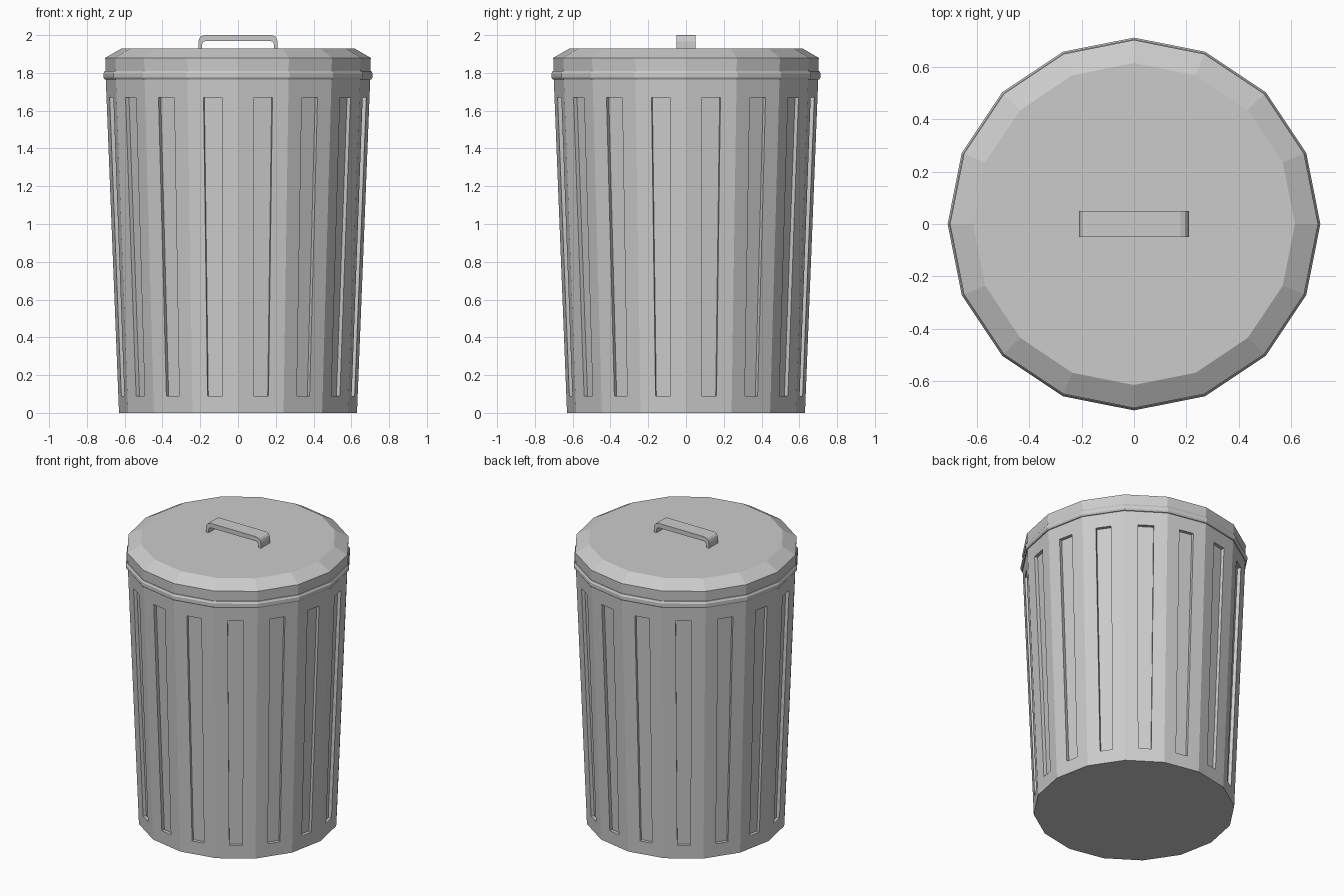
import bpy, bmesh
from math import sin, cos, pi

if "Cube" in bpy.data.objects:
    bpy.data.objects.remove(bpy.data.objects["Cube"])

SIDES = 16
BODY_TOP = 1.80


def finish(bm, name):
    mesh = bpy.data.meshes.new(name)
    bm.to_mesh(mesh)
    bm.free()
    obj = bpy.data.objects.new(name, mesh)
    bpy.context.collection.objects.link(obj)
    return obj


def ring(bm, r, z):
    return [bm.verts.new((r * cos(2 * pi * i / SIDES), r * sin(2 * pi * i / SIDES), z))
            for i in range(SIDES)]


def bridge(bm, a, b):
    n = len(a)
    for i in range(n):
        j = (i + 1) % n
        bm.faces.new((a[i], a[j], b[j], b[i]))


def lathe(name, profile, cap_top=False, closed=False):
    bm = bmesh.new()
    rings = [ring(bm, r, z) for r, z in profile]
    for a, b in zip(rings, rings[1:]):
        bridge(bm, a, b)
    if closed:
        bridge(bm, rings[-1], rings[0])
    if cap_top:
        bm.faces.new(rings[-1])
    return finish(bm, name)


def body_radius(z):
    return 0.63 + 0.07 * z / 1.765


# Tapered body with a recessed panel on every side
bm = bmesh.new()
low, high = ring(bm, body_radius(0), 0), ring(bm, body_radius(BODY_TOP), BODY_TOP)
bm.faces.new(low[::-1])


def panel_loop(angle, depth):
    loop = []
    for z, half, side in ((0.09, 0.041, -1), (0.09, 0.041, 1),
                          (1.67, 0.05, 1), (1.67, 0.05, -1)):
        d = body_radius(z) * cos(pi / SIDES) - depth
        s = half * side
        loop.append(bm.verts.new((d * cos(angle) - s * sin(angle),
                                  d * sin(angle) + s * cos(angle), z)))
    return loop


for i in range(SIDES):
    j = (i + 1) % SIDES
    angle = 2 * pi * (i + 0.5) / SIDES
    edge, floor = panel_loop(angle, 0), panel_loop(angle, 0.022)
    bridge(bm, [low[i], low[j], high[j], high[i]], edge)
    bridge(bm, edge, floor)
    bm.faces.new(floor)
finish(bm, "can_body")

# Rolled rim band
lathe("rim_band", [(0.69, 1.762), (0.705, 1.765), (0.712, 1.775), (0.712, 1.797),
                   (0.705, 1.81), (0.69, 1.813)], closed=True)

# Lid with sloped shoulder and flat top
lathe("lid", [(0.70, 1.79), (0.703, 1.88), (0.615, 1.93)], cap_top=True)

# Bent strap handle
half = [(0.21, 1.92), (0.21, 1.965), (0.205, 1.982), (0.195, 1.994), (0.178, 2.0)]
inner = [(0.19, 1.92), (0.19, 1.95), (0.187, 1.96), (0.18, 1.966), (0.17, 1.969)]
outer_path = half + [(-x, z) for x, z in reversed(half)]
inner_path = inner + [(-x, z) for x, z in reversed(inner)]
bm = bmesh.new()
sections = [[bm.verts.new((x, y, z)) for x, y, z in
             ((xo, -0.05, zo), (xo, 0.05, zo), (xi, 0.05, zi), (xi, -0.05, zi))]
            for (xo, zo), (xi, zi) in zip(outer_path, inner_path)]
for a, b in zip(sections, sections[1:]):
    bridge(bm, a, b)
bm.faces.new(sections[0][::-1])
bm.faces.new(sections[-1])
bmesh.ops.recalc_face_normals(bm, faces=bm.faces)
finish(bm, "lid_handle")
